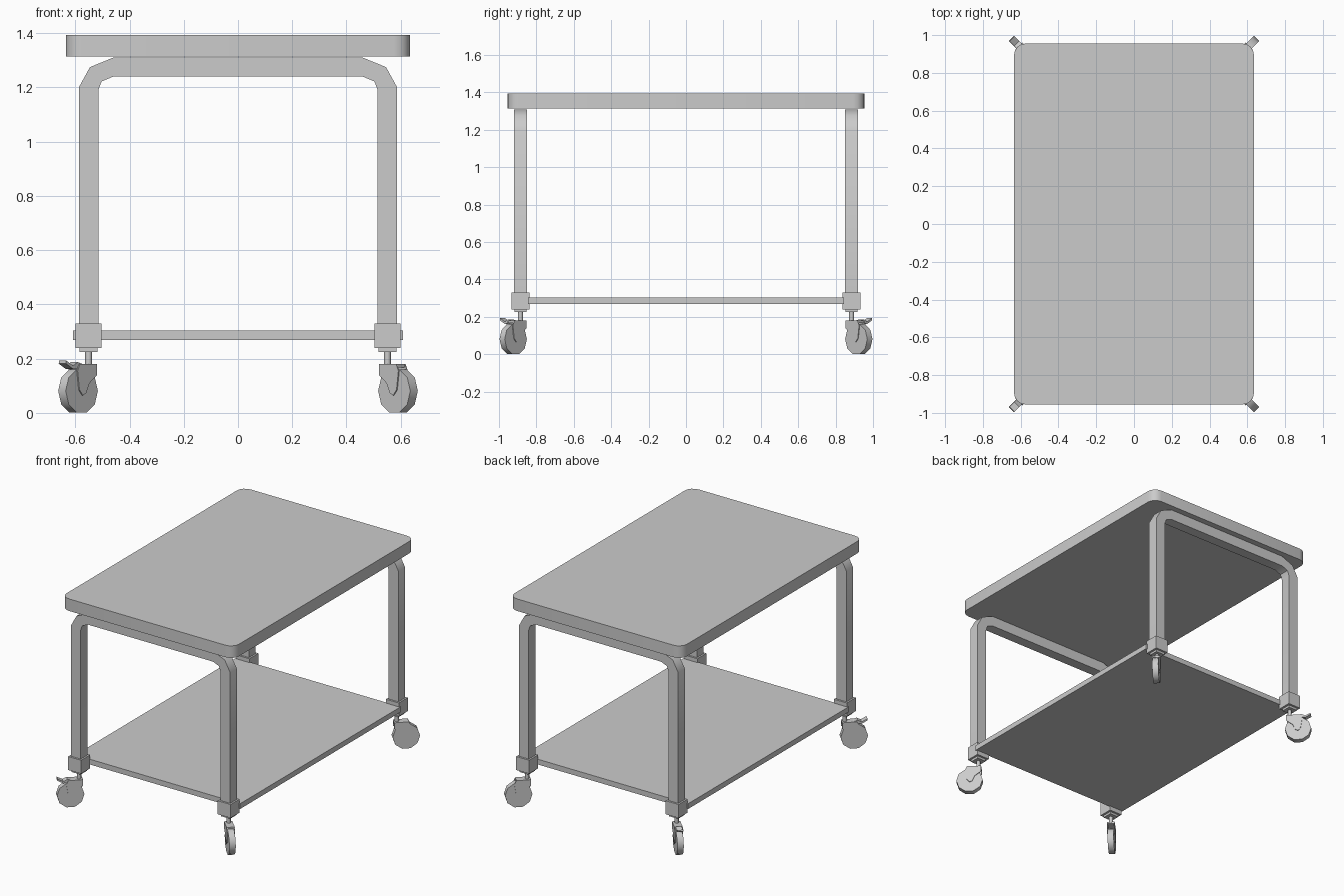
import bpy, bmesh, math
from mathutils import Matrix, Vector

if "Cube" in bpy.data.objects:
    bpy.data.objects.remove(bpy.data.objects["Cube"], do_unlink=True)

GREY = (0.6, 0.6, 0.6, 1)
grey = bpy.data.materials.new("Light grey")
grey.use_nodes = True
grey.diffuse_color = GREY
grey.node_tree.nodes["Principled BSDF"].inputs["Base Color"].default_value = GREY


def finish(name, bm, matrix=None, smooth=None):
    if matrix:
        bm.transform(matrix)
    bmesh.ops.recalc_face_normals(bm, faces=bm.faces)
    mesh = bpy.data.meshes.new(name)
    bm.to_mesh(mesh)
    bm.free()
    mesh.materials.append(grey)
    obj = bpy.data.objects.new(name, mesh)
    bpy.context.collection.objects.link(obj)
    if smooth:
        bpy.ops.object.select_all(action="DESELECT")
        obj.select_set(True)
        bpy.context.view_layer.objects.active = obj
        bpy.ops.object.shade_smooth_by_angle(angle=math.radians(smooth))
    return obj


def box(name, size, centre, round_corner=0, matrix=None):
    bm = bmesh.new()
    bmesh.ops.create_cube(bm, size=1)
    bm.transform(Matrix.Translation(centre) @ Matrix.Diagonal((*size, 1)))
    if round_corner:
        upright = [e for e in bm.edges
                   if abs(e.verts[0].co.z - e.verts[1].co.z) > size[2] / 2]
        bmesh.ops.bevel(bm, geom=upright, offset=round_corner, segments=4,
                        profile=0.5, affect="EDGES")
    return finish(name, bm, matrix, 30 if round_corner else None)


def plate(name, profile, y, depth, matrix=None, smooth=None):
    """Extrude an x-z outline along y, centred on the given y."""
    bm = bmesh.new()
    face = bm.faces.new([bm.verts.new((x, y - depth / 2, z)) for x, z in profile])
    out = bmesh.ops.extrude_face_region(bm, geom=[face])["geom"]
    verts = [v for v in out if isinstance(v, bmesh.types.BMVert)]
    bmesh.ops.translate(bm, verts=verts, vec=(0, depth, 0))
    return finish(name, bm, matrix, smooth)


def cylinder(name, radius, depth, sides, matrix, smooth=None):
    bm = bmesh.new()
    bmesh.ops.create_cone(bm, cap_ends=True, segments=sides, radius1=radius,
                          radius2=radius, depth=depth)
    return finish(name, bm, matrix, smooth)


# Table top and lower shelf
box("table_top", (1.27, 1.91, 0.08), (0, 0, 1.354), 0.06)
box("shelf", (1.215, 1.69, 0.035), (0, 0, 0.287))

# Bent leg frames
LEG_X, LEG_Y = 0.551, 0.885
outer = [(0.587, 0.3), (0.587, 1.2), (0.546, 1.275), (0.46, 1.31)]
inner = [(0.46, 1.24), (0.503, 1.222), (0.515, 1.19), (0.515, 0.3)]
outline = (outer + [(-x, z) for x, z in reversed(outer)]
           + [(-x, z) for x, z in reversed(inner)] + inner)
for side, label in ((-1, "front"), (1, "back")):
    plate(f"{label}_leg_frame", outline, side * LEG_Y, 0.07, smooth=40)

# Caster outlines in the swivel frame: x trails outward, z up
fork_side = [(-0.02, 0.18), (0.07, 0.18), (0.082, 0.155), (0.072, 0.085),
             (0.055, 0.065), (0.038, 0.072), (0.02, 0.11), (-0.02, 0.14)]
pedal = [(0.05, 0.18), (0.075, 0.187), (0.1, 0.174), (0.135, 0.193),
         (0.137, 0.182), (0.1, 0.162), (0.05, 0.168)]

for sx, left_right in ((-1, "right"), (1, "left")):
    for sy, front_back in ((-1, "front"), (1, "back")):
        tag = f"{front_back}_{left_right}"
        x, y = sx * LEG_X, sy * LEG_Y
        # Socket at the foot of the leg
        box(f"{tag}_socket", (0.095, 0.095, 0.09), (x, y, 0.285))
        box(f"{tag}_socket_base", (0.066, 0.066, 0.016), (x, y, 0.233))
        cylinder(f"{tag}_stem", 0.013, 0.055, 8,
                 Matrix.Translation((x, y, 0.202)), 50)
        # Caster turned diagonally outward
        turn = Matrix.Translation((x, y, 0)) @ Matrix.Rotation(
            math.atan2(sy, sx), 4, "Z")
        for s, edge in ((-1, "a"), (1, "b")):
            plate(f"{tag}_fork_plate_{edge}", fork_side, s * 0.0225, 0.005, turn)
        box(f"{tag}_fork_bridge", (0.09, 0.042, 0.012), (0.025, 0, 0.174),
            matrix=turn)
        wheel = (turn @ Matrix.Translation((0.055, 0, 0.081))
                 @ Matrix.Rotation(math.pi / 2, 4, "X")
                 @ Matrix.Rotation(math.pi / 10, 4, "Z"))
        cylinder(f"{tag}_wheel", 0.084, 0.039, 10, wheel, 45)
        # Brake pedals on one side only
        if sx < 0:
            plate(f"{tag}_brake_pedal", pedal, 0, 0.038, turn)
